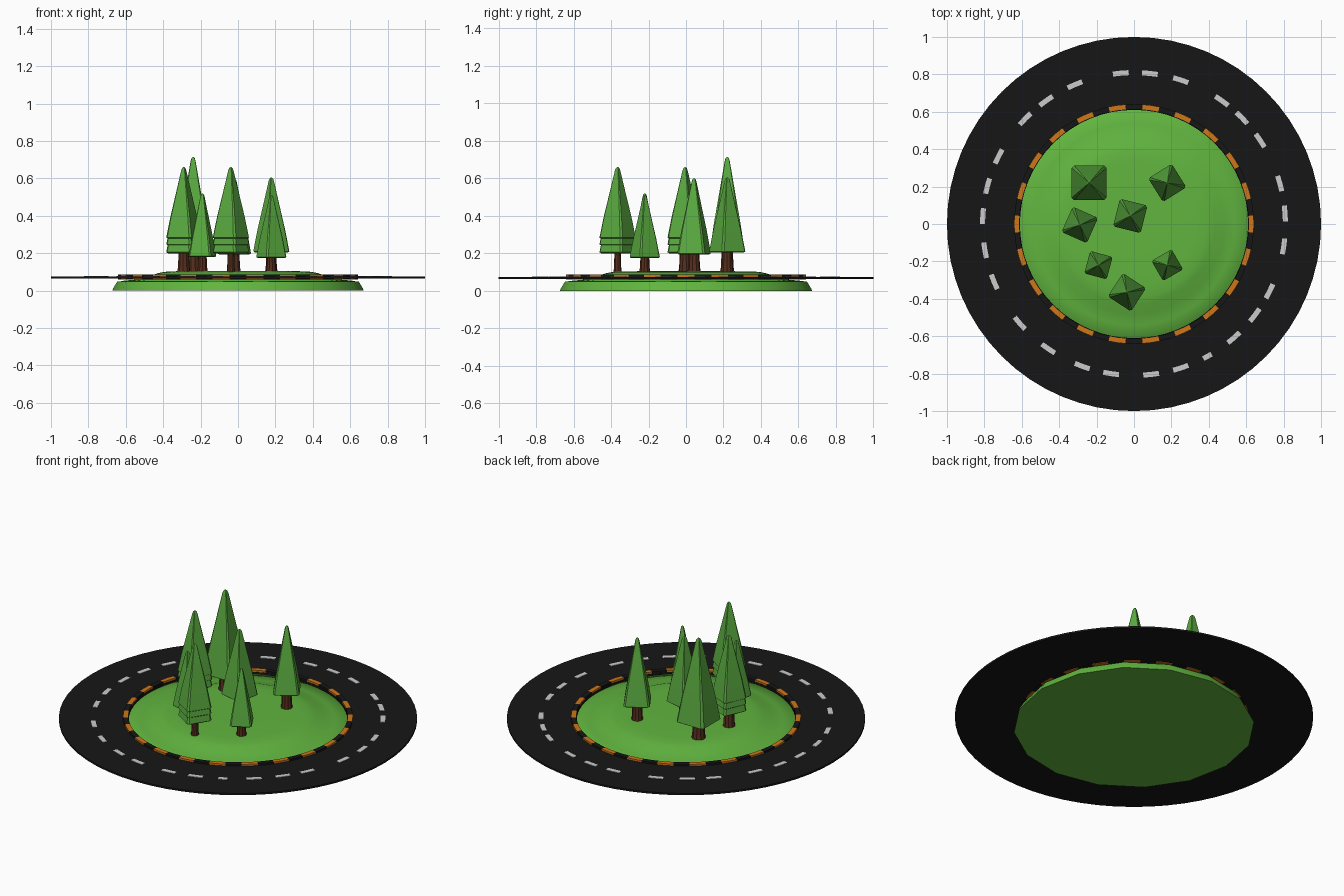
import bpy, bmesh
from math import sin, cos, pi, radians

if "Cube" in bpy.data.objects:
    bpy.data.objects.remove(bpy.data.objects["Cube"])


def material(name, r, g, b):
    m = bpy.data.materials.new(name)
    m.diffuse_color = (r, g, b, 1)
    m.use_nodes = True
    m.node_tree.nodes["Principled BSDF"].inputs["Base Color"].default_value = m.diffuse_color
    return m


ASPHALT = material("asphalt", 0.008, 0.008, 0.008)
GRASS = material("grass", 0.12, 0.46, 0.05)
LEAF = material("foliage", 0.10, 0.40, 0.05)
BARK = material("bark", 0.09, 0.028, 0.012)
ORANGE = material("orange", 0.62, 0.18, 0.01)
WHITE = material("white", 0.8, 0.8, 0.8)


def finish(bm, name, mat, smooth_angle=35):
    bmesh.ops.recalc_face_normals(bm, faces=bm.faces)
    mesh = bpy.data.meshes.new(name)
    bm.to_mesh(mesh)
    bm.free()
    mesh.materials.append(mat)
    obj = bpy.data.objects.new(name, mesh)
    bpy.context.collection.objects.link(obj)
    bpy.ops.object.select_all(action='DESELECT')
    obj.select_set(True)
    bpy.context.view_layer.objects.active = obj
    bpy.ops.object.shade_smooth_by_angle(angle=radians(smooth_angle))
    return obj


def stack(bm, outline, profile):
    """Closed solid: a unit outline scaled to each (radius, height) of a profile."""
    rings = [[bm.verts.new((x * r, y * r, z)) for x, y in outline] for r, z in profile]
    n = len(outline)
    for a, b in zip(rings, rings[1:]):
        for i in range(n):
            j = (i + 1) % n
            bm.faces.new((a[i], a[j], b[j], b[i]))
    bm.faces.new(rings[0][::-1])
    bm.faces.new(rings[-1])


def circle(n):
    return [(cos(2 * pi * i / n), sin(2 * pi * i / n)) for i in range(n)]


def arc_block(bm, r0, r1, z0, z1, a0, a1, steps):
    """Curved bar with rectangular section; a full turn becomes a closed ring."""
    full = abs(a1 - a0 - 360) < 1e-6
    rings = []
    for i in range(steps if full else steps + 1):
        a = radians(a0 + (a1 - a0) * i / steps)
        rings.append([bm.verts.new((r * cos(a), r * sin(a), z))
                      for r, z in ((r0, z0), (r1, z0), (r1, z1), (r0, z1))])
    for i in range(steps):
        a, b = rings[i], rings[(i + 1) % len(rings)]
        for k in range(4):
            m = (k + 1) % 4
            bm.faces.new((a[k], a[m], b[m], b[k]))
    if not full:
        bm.faces.new(rings[0])
        bm.faces.new(rings[-1][::-1])


# Grass island: skirt below the road and a low mound
bm = bmesh.new()
stack(bm, circle(16), [(0.672, 0), (0.668, 0.012), (0.645, 0.05)])
finish(bm, "island_base", GRASS, 40)
bm = bmesh.new()
stack(bm, circle(48), [(0.63, 0.045), (0.625, 0.052), (0.54, 0.06), (0.48, 0.074),
                       (0.43, 0.093), (0.39, 0.101), (0.33, 0.104), (0.15, 0.105)])
finish(bm, "island_mound", GRASS, 60)

# Road ring
bm = bmesh.new()
arc_block(bm, 0.61, 1.0, 0.064, 0.075, 0, 360, 64)
finish(bm, "road", ASPHALT)

# Kerb: alternating orange and black blocks
STEP = 360 / 22
for name, mat, offset in (("kerb_orange", ORANGE, 0), ("kerb_black", ASPHALT, STEP / 2)):
    bm = bmesh.new()
    for i in range(22):
        mid = i * STEP + offset
        arc_block(bm, 0.612, 0.641, 0.061, 0.086, mid - STEP / 4, mid + STEP / 4, 2)
    finish(bm, name, mat)

# Lane dashes
bm = bmesh.new()
for a in (95, 84, 72, 54.5, 44.5, 33.5, 15.5, 4, -8.5, -26.4, -37, -48.7, -61, -72, -83.5,
          -98.7, -110, -124.5, -139, -157.5, -170, 177, 165.5, 153.5, 136, 125.5, 113):
    half = 1.8 if a == -61 else 3
    arc_block(bm, 0.796, 0.823, 0.074, 0.0775, a - half, a + half, 2)
finish(bm, "lane_dashes", WHITE)

# Square outline with trimmed corners for the foliage
C = 0.86
SQUARE = [(1, -C), (1, C), (C, 1), (-C, 1), (-1, C), (-1, -C), (-C, -1), (C, -1)]

# Trees: x, y, half width, foliage bottom, top, turn, trunk radius, layered
TREES = [
    (-0.24, 0.22, 0.093, 0.21, 0.715, 0, 0.036, False),
    (0.178, 0.22, 0.074, 0.21, 0.605, 32, 0.030, False),
    (-0.02, 0.043, 0.076, 0.20, 0.600, -14, 0.032, False),
    (-0.29, -0.005, 0.074, 0.20, 0.660, -24, 0.032, True),
    (-0.19, -0.22, 0.062, 0.185, 0.520, -15, 0.026, False),
    (0.178, -0.22, 0.062, 0.18, 0.510, 30, 0.026, False),
    (-0.038, -0.365, 0.074, 0.20, 0.660, -33, 0.020, True),
]
for i, (x, y, w, z0, z1, turn, tr, layered) in enumerate(TREES, 1):
    bm = bmesh.new()
    base = z0
    if layered:
        # two short skirts under the main cone
        for k in range(2):
            z = z0 + 0.042 * k
            stack(bm, SQUARE, [(w * 0.9, z), (w, z + 0.006), (w * 0.92, z + 0.044)])
        base = z0 + 0.084
    h = z1 - base
    stack(bm, SQUARE, [(w * 0.9, base - 0.006), (w, base), (w * 0.76, base + h * 0.30),
                       (w * 0.42, base + h * 0.66), (w * 0.15, base + h * 0.95),
                       (w * 0.10, base + h * 0.985), (w * 0.03, z1)])
    crown = finish(bm, f"tree_crown_{i}", LEAF, 30)
    bm = bmesh.new()
    stack(bm, circle(10), [(tr * 1.15, 0.095), (tr, 0.125), (tr * 0.85, z0 + 0.02)])
    trunk = finish(bm, f"tree_trunk_{i}", BARK)
    for part in (crown, trunk):
        part.location = (x, y, 0)
        part.rotation_euler.z = radians(turn)
